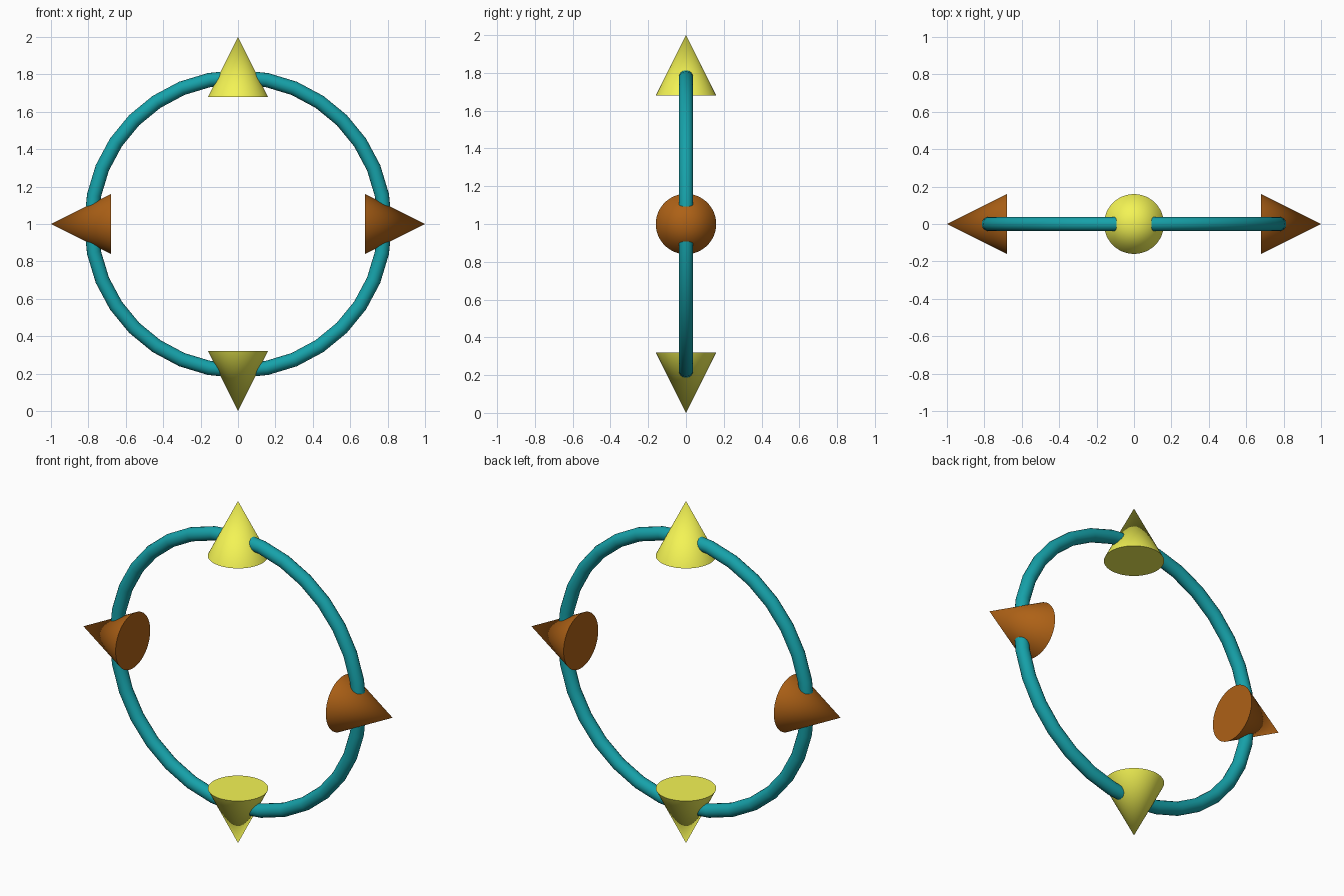
import bpy
from math import pi, radians

if "Cube" in bpy.data.objects:
    bpy.data.objects.remove(bpy.data.objects["Cube"])


def material(name, rgb):
    m = bpy.data.materials.new(name)
    m.diffuse_color = (*rgb, 1)
    m.use_nodes = True
    m.node_tree.nodes["Principled BSDF"].inputs["Base Color"].default_value = m.diffuse_color
    return m


teal = material("teal", (0.008, 0.36, 0.40))
yellow = material("yellow", (0.90, 0.90, 0.09))
orange = material("orange", (0.42, 0.12, 0.008))


def finish(name, mat):
    ob = bpy.context.object
    ob.name = name
    ob.data.materials.append(mat)
    bpy.ops.object.shade_smooth_by_angle(angle=radians(40))


# Upright ring
R, TUBE = 0.785, 0.038
bpy.ops.mesh.primitive_torus_add(major_segments=32, minor_segments=16,
                                 major_radius=R, minor_radius=TUBE,
                                 location=(0, 0, 1), rotation=(pi / 2, 0, 0))
finish("ring", teal)

# Four outward-pointing cones threaded on the ring
H, MID = 0.32, 0.84
for name, dx, dz, rot, mat in [
    ("top_cone", 0, 1, (0, 0, 0), yellow),
    ("bottom_cone", 0, -1, (pi, 0, 0), yellow),
    ("right_cone", 1, 0, (0, pi / 2, 0), orange),
    ("left_cone", -1, 0, (0, -pi / 2, 0), orange),
]:
    bpy.ops.mesh.primitive_cone_add(vertices=48, radius1=0.16, radius2=0, depth=H,
                                    location=(dx * MID, 0, 1 + dz * MID), rotation=rot)
    finish(name, mat)
